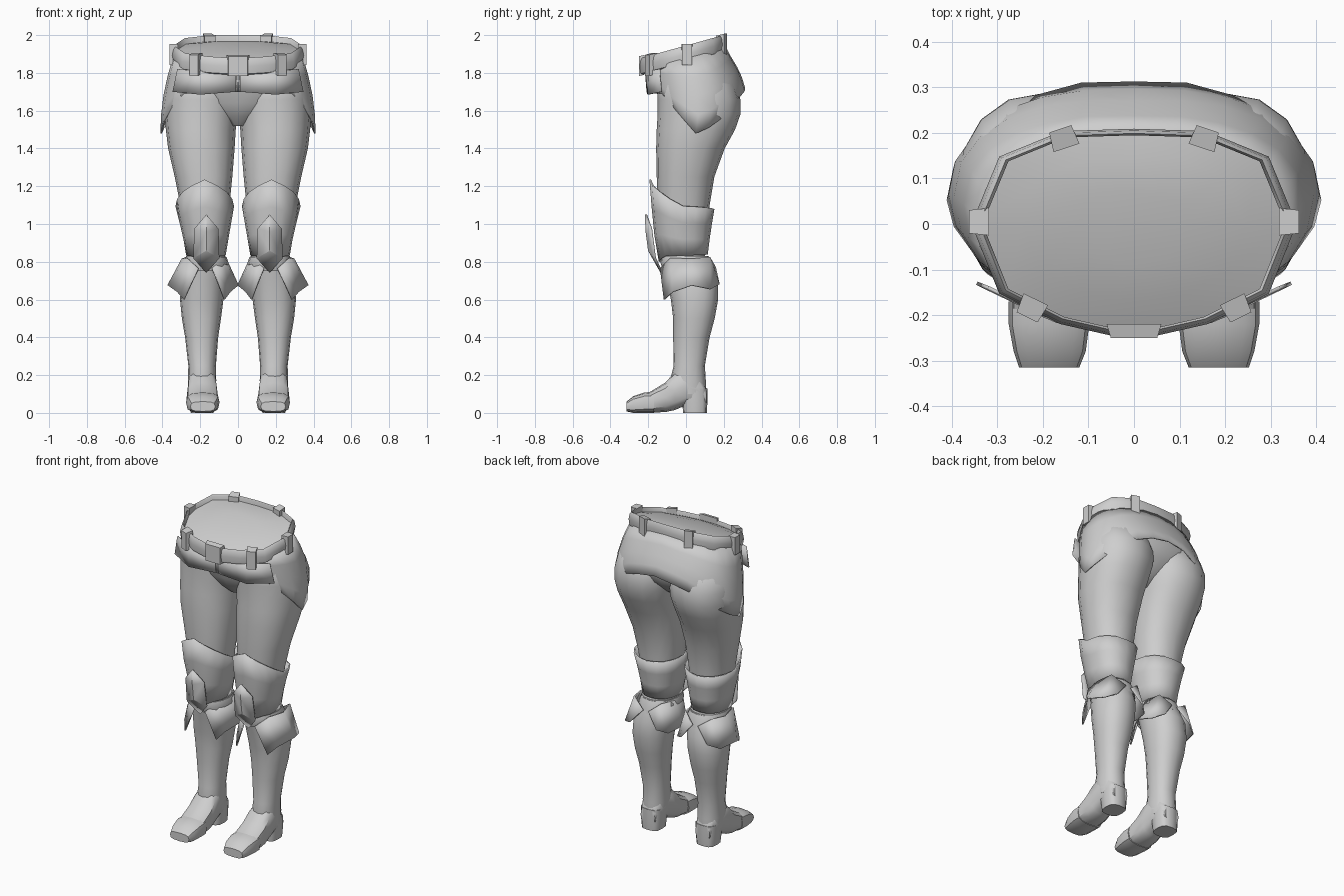
import bpy, bmesh, math
from mathutils import Vector

if "Cube" in bpy.data.objects:
    bpy.data.objects.remove(bpy.data.objects["Cube"])

grey = bpy.data.materials.new("light grey")
grey.diffuse_color = (0.62, 0.62, 0.62, 1)
grey.use_nodes = True
grey.node_tree.nodes["Principled BSDF"].inputs["Base Color"].default_value = grey.diffuse_color


def make(name, verts, faces, mirror=False, thick=0, angle=40):
    """Mesh object with consistent normals, optional mirror and thickness."""
    me = bpy.data.meshes.new(name)
    me.from_pydata(verts, [], faces)
    bm = bmesh.new()
    bm.from_mesh(me)
    bmesh.ops.recalc_face_normals(bm, faces=bm.faces)
    bm.to_mesh(me)
    bm.free()
    me.materials.append(grey)
    ob = bpy.data.objects.new(name, me)
    bpy.context.collection.objects.link(ob)
    if thick:
        m = ob.modifiers.new("thickness", 'SOLIDIFY')
        m.thickness, m.offset = thick, 0
    if mirror:
        ob.modifiers.new("mirror", 'MIRROR').use_mirror_merge = False
    bpy.ops.object.select_all(action='DESELECT')
    ob.select_set(True)
    bpy.context.view_layer.objects.active = ob
    bpy.ops.object.shade_smooth_by_angle(angle=math.radians(angle))
    return ob


def oval(a0, a1, b0, b1, t, p):
    """Point on a squared-off oval; t = 0 is the low end of b."""
    s, c = math.sin(t), -math.cos(t)
    f = lambda v: math.copysign(abs(v) ** p, v)
    return (a0 + a1) / 2 + (a1 - a0) / 2 * f(s), (b0 + b1) / 2 + (b1 - b0) / 2 * f(c)


def skin(rows, n, caps):
    faces = [(r * n + i, r * n + (i + 1) % n, (r + 1) * n + (i + 1) % n, (r + 1) * n + i)
             for r in range(rows - 1) for i in range(n)]
    if caps:
        faces += [tuple(range(n)), tuple((rows - 1) * n + i for i in range(n))]
    return faces


def loft(name, rings, axis='z', n=16, p=0.9, **kw):
    """Closed loft; a ring is (position, a0, a1, b0, b1)."""
    vs = []
    for h, *box in rings:
        for i in range(n):
            a, b = oval(*box, 2 * math.pi * i / n, p)
            vs.append((a, b, h) if axis == 'z' else (a, h, b))
    return make(name, vs, skin(len(rings), n, True), **kw)


def lerp_table(table, x):
    for lo, hi in zip(table, table[1:]):
        if x <= hi[0]:
            f = max(0, (x - lo[0]) / (hi[0] - lo[0]))
            return [u + (v - u) * f for u, v in zip(lo[1:], hi[1:])]
    return list(table[-1][1:])


def shell(name, table, top, hem, n=24, rows=5, p=0.9, **kw):
    """Open wrap whose upper and lower edges vary with the angle from the front."""
    vs = []
    for r in range(rows):
        for i in range(n):
            t = 2 * math.pi * i / n
            phi = math.degrees(min(t, 2 * math.pi - t))
            za, zb = lerp_table(top, phi)[0], lerp_table(hem, phi)[0]
            z = za + (zb - za) * r / (rows - 1)
            vs.append((*oval(*lerp_table(table, z), t, p), z))
    return make(name, vs, skin(rows, n, False), thick=0.008, **kw)


# ---- hips and legs
loft("pelvis", [(1.52, -.05, .05, -.05, .10), (1.57, -.14, .14, -.10, .17),
                (1.64, -.28, .28, -.14, .24), (1.72, -.36, .36, -.16, .27),
                (1.82, -.35, .35, -.19, .25), (1.86, -.33, .33, -.2, .22)], n=24)
loft("thigh", [(.82, .07, .265, -.12, .10), (.95, .06, .28, -.14, .115),
               (1.1, .045, .305, -.15, .125), (1.25, .03, .335, -.155, .15),
               (1.4, .018, .37, -.158, .205), (1.5, .012, .382, -.155, .26),
               (1.58, .0, .388, -.15, .288), (1.66, -.01, .388, -.15, .288),
               (1.74, .0, .375, -.15, .26), (1.8, .05, .33, -.1, .2)], mirror=True)

# ---- shorts with a low side hem and a raised front
shell("shorts", [(1.46, -.408, .408, -.15, .25), (1.6, -.402, .402, -.165, .30),
                 (1.7, -.388, .388, -.195, .315), (1.8, -.365, .365, -.205, .285),
                 (1.9, -.335, .335, -.21, .225), (1.95, -.32, .32, -.21, .2)],
      [(0, 1.81), (60, 1.85), (90, 1.88), (130, 1.92), (180, 1.94)],
      [(0, 1.70), (25, 1.69), (45, 1.69), (60, 1.61), (92, 1.47),
       (125, 1.57), (155, 1.69), (180, 1.72)])
# front fly and pocket flaps
make("fly", [(-.006, -.212, 1.8), (.006, -.212, 1.8), (.006, -.203, 1.7), (-.006, -.203, 1.7)],
     [(0, 1, 2, 3)], thick=.008)
make("front_flap", [(.01, -.213, 1.8), (.2, -.196, 1.81), (.32, -.14, 1.82),
                    (.01, -.205, 1.70), (.2, -.2, 1.685), (.345, -.13, 1.70)],
     [(0, 1, 4, 3), (1, 2, 5, 4)], mirror=True, thick=.008)

# ---- belt, sloping up toward the back
half = [(0, .205), (.155, .2), (.29, .145), (.35, 0), (.29, -.15), (.16, -.215), (.05, -.24)]
outline = half + [(-x, y) for x, y in half[:0:-1]]
belt_top = lambda y: 1.945 + .27 * y
vs, n = [], len(outline)
for s, dz in [(.95, -.01), (.97, 0), (1, -.012), (1.02, -.045), (1, -.085), (.95, -.09)]:
    vs += [(x * s, y * s, belt_top(y) + dz) for x, y in outline]
make("belt", vs, skin(6, n, False) + [(5 * n + i, 5 * n + (i + 1) % n, (i + 1) % n, i)
                                      for i in range(n)], angle=50)
# waist cap
vs = []
for s, dz in [(.96, -.03), (.7, -.015), (.35, -.005)]:
    vs += [(x * s, y * s, belt_top(y * s) + dz) for x, y in outline]
make("waist_cap", vs, skin(3, n, False) + [tuple(range(2 * n, 3 * n))])


def block(name, x, y, half_w, depth, up, down, mirror):
    """Tapered plate standing on the belt, facing away from the centre."""
    out = Vector((x * .4, y, 0)).normalized() if abs(x) < .3 else Vector((1, 0, 0))
    side, c = Vector((-out.y, out.x, 0)), Vector((x, y, belt_top(y)))
    vs = []
    for d, k in [(-depth, 1), (depth, .85)]:
        for u, w in [(-1, down), (1, down), (1, up), (-1, up)]:
            vs.append(c + out * d + side * u * half_w * k + Vector((0, 0, w + out.y * d * .27)))
    make(name, vs, [(0, 1, 2, 3), (4, 5, 6, 7)] +
         [(i, (i + 1) % 4, 4 + (i + 1) % 4, 4 + i) for i in range(4)], mirror=mirror)


for label, x, y in [("back", .155, .188), ("side", .34, .005), ("front", .225, -.185)]:
    block(label + "_belt_loop", x, y, .03, .022, .006, -.105, True)
block("buckle", 0, -.235, .06, .015, .03 - .02, -.095, False)

# ---- thigh guard, peaked at the front
shell("thigh_guard", [(.83, .07, .27, -.14, .11), (.95, .05, .29, -.165, .125),
                      (1.09, .025, .327, -.178, .148), (1.24, .02, .335, -.19, .155)],
      [(0, 1.235), (40, 1.18), (90, 1.095), (180, 1.08)],
      [(0, .80), (40, .83), (180, .84)], n=16, rows=4, mirror=True)
# knee plate
make("knee_plate", [(.168, -.212, 1.05), (.105, -.185, .975), (.168, -.208, .96),
                    (.23, -.185, .975), (.1, -.165, .82), (.168, -.195, .86),
                    (.235, -.165, .82), (.168, -.13, .745)],
     [(0, 1, 2), (0, 2, 3), (1, 4, 5, 2), (2, 5, 6, 3), (4, 7, 5), (5, 7, 6)],
     mirror=True, thick=.012, angle=25)

# ---- lower boot
loft("boot_shaft", [(.1, .12, .26, -.07, .105), (.17, .115, .265, -.085, .105),
                    (.25, .117, .263, -.065, .10), (.4, .105, .28, -.068, .125),
                    (.5, .09, .297, -.068, .152), (.6, .077, .307, -.08, .17),
                    (.7, .068, .3, -.10, .17), (.78, .065, .28, -.115, .14),
                    (.83, .065, .275, -.125, .12)], mirror=True)
# boot cuff: a collar with a flared flap on each side
loft("cuff_collar", [(.75, .055, .285, -.12, .15), (.795, .05, .285, -.135, .14),
                     (.825, .06, .275, -.13, .125)], mirror=True)
for label, s in [("outer", 1), ("inner", -.85)]:
    top = [(.04, -.135, .765), (.1, -.08, .82), (.125, .03, .815), (.1, .125, .825), (.02, .155, .77)]
    low = [(.115, -.115, .6), (.15, -.07, .64), (.2, .03, .675), (.16, .13, .655), (.1, .175, .68)]
    make(label + "_cuff_flap", [(.17 + x * s, y, z) for x, y, z in top + low],
         [(i, i + 1, i + 6, i + 5) for i in range(4)], mirror=True, thick=.008, angle=30)

# ---- foot, toe cap and heel
loft("foot", [(.108, .14, .24, .04, .13), (.07, .125, .255, .045, .2),
              (0, .115, .265, .04, .25), (-.06, .11, .268, .015, .215),
              (-.11, .105, .272, .004, .16), (-.19, .102, .272, .002, .112),
              (-.27, .108, .264, .004, .085)], axis='y', n=12, p=.7, mirror=True)
loft("toe_cap", [(-.17, .098, .275, .0, .112), (-.22, .098, .275, .0, .108),
                 (-.28, .106, .264, .0, .088), (-.315, .12, .252, .008, .06)],
     axis='y', n=12, p=.65, mirror=True)
loft("heel", [(0, .13, .25, -.015, .11), (.05, .125, .255, -.02, .113),
              (.13, .122, .258, -.03, .113)], n=12, p=.65, mirror=True)
